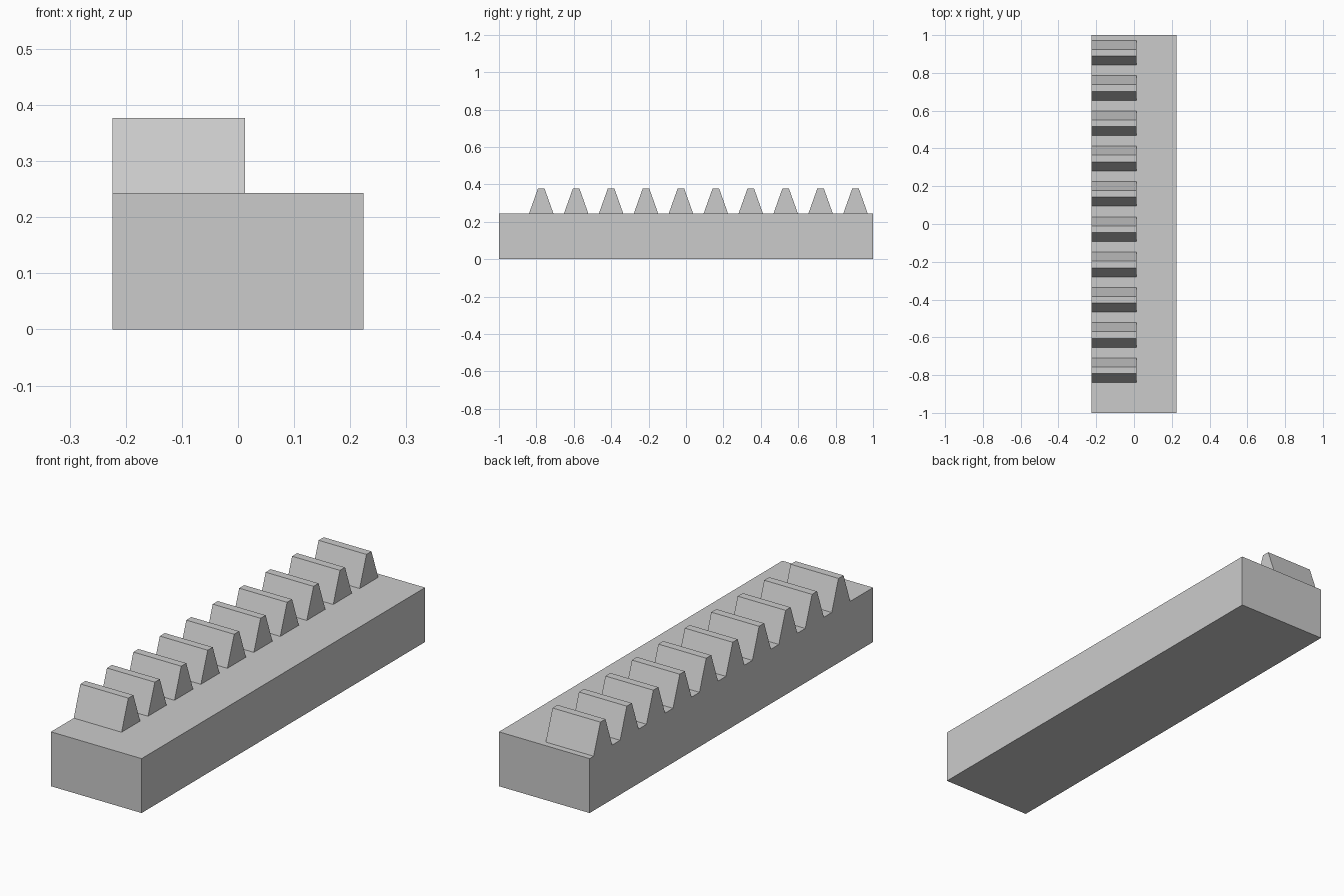
import bpy

cube = bpy.data.objects.get("Cube")
if cube:
    bpy.data.objects.remove(cube, do_unlink=True)

HALF_W, BASE_H, TOP_H = 0.224, 0.243, 0.377
TOOTH_RIGHT, TOOTH_LEFT = -0.224, 0.0125
TEETH, FIRST_Y, PITCH = 10, -0.774, 0.1867
ROOT, TIP = 0.0655, 0.0178  # half thickness of a tooth

grey = bpy.data.materials.new("light grey")
grey.use_nodes = True
colour = (0.6, 0.6, 0.6, 1)
grey.diffuse_color = colour
grey.node_tree.nodes["Principled BSDF"].inputs["Base Color"].default_value = colour


def extrude_profile(name, profile, x0, x1):
    """Sweep a closed (y, z) profile, listed counter-clockwise, along x."""
    n = len(profile)
    verts = [(x, y, z) for x in (x0, x1) for y, z in profile]
    faces = [tuple(reversed(range(n))), tuple(range(n, 2 * n))]
    faces += [(i, (i + 1) % n, n + (i + 1) % n, n + i) for i in range(n)]
    mesh = bpy.data.meshes.new(name)
    mesh.from_pydata(verts, [], faces)
    mesh.materials.append(grey)
    obj = bpy.data.objects.new(name, mesh)
    bpy.context.collection.objects.link(obj)
    return obj


# Solid bar
extrude_profile("rack_bar", [(-1, 0), (1, 0), (1, BASE_H), (-1, BASE_H)],
                -HALF_W, HALF_W)

# Row of tapered teeth, flush with one long side
tooth = [(-ROOT, BASE_H), (ROOT, BASE_H), (TIP, TOP_H), (-TIP, TOP_H)]
for i in range(TEETH):
    obj = extrude_profile(f"rack_tooth_{i + 1}", tooth, TOOTH_RIGHT, TOOTH_LEFT)
    obj.location.y = FIRST_Y + i * PITCH
